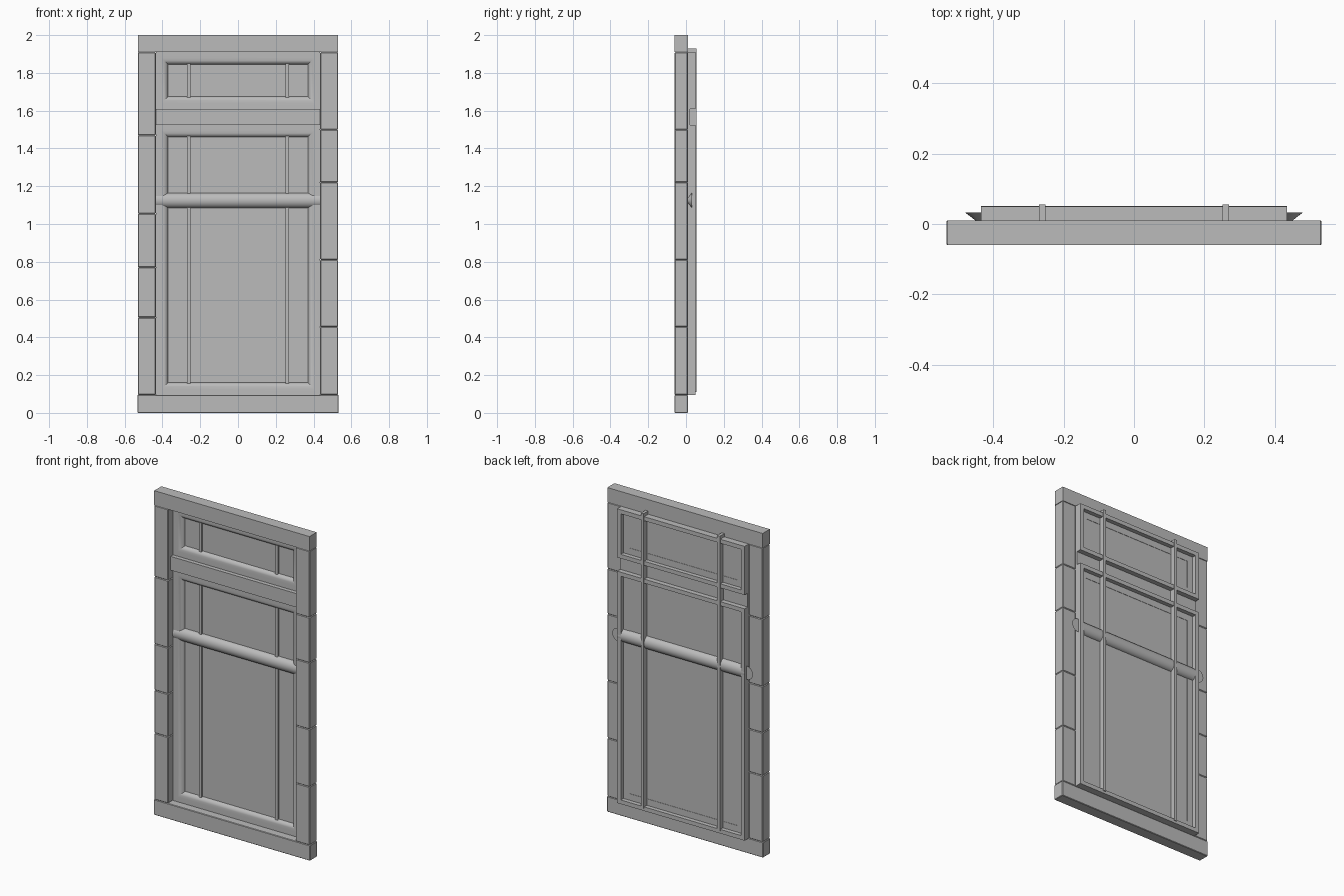
import bpy, bmesh, math
from mathutils import Matrix

cube = bpy.data.objects.get("Cube")
if cube:
    bpy.data.objects.remove(cube, do_unlink=True)

grey = bpy.data.materials.new("plain_grey")
grey.use_nodes = True
colour = (0.5, 0.5, 0.5, 1)
grey.diffuse_color = colour
grey.node_tree.nodes["Principled BSDF"].inputs["Base Color"].default_value = colour


def finish(name, bm, smooth=False):
    bmesh.ops.recalc_face_normals(bm, faces=bm.faces)
    mesh = bpy.data.meshes.new(name)
    bm.to_mesh(mesh)
    bm.free()
    mesh.materials.append(grey)
    obj = bpy.data.objects.new(name, mesh)
    bpy.context.collection.objects.link(obj)
    if smooth:
        bpy.ops.object.select_all(action='DESELECT')
        obj.select_set(True)
        bpy.context.view_layer.objects.active = obj
        bpy.ops.object.shade_smooth_by_angle(angle=math.radians(35))
    return obj


def box(name, x0, x1, y0, y1, z0, z1, bevel=0):
    bm = bmesh.new()
    place = Matrix.Translation(((x0 + x1) / 2, (y0 + y1) / 2, (z0 + z1) / 2))
    size = Matrix.Diagonal((x1 - x0, y1 - y0, z1 - z0, 1))
    bmesh.ops.create_cube(bm, size=1, matrix=place @ size)
    if bevel:
        bmesh.ops.bevel(bm, geom=bm.edges[:], offset=bevel, segments=1, affect='EDGES')
    return finish(name, bm)


def sash(name, half, z0, z1, section):
    """Sweep a closed (inset, depth) section around a rectangle."""
    bm = bmesh.new()
    rings = []
    for inset, y in section:
        w, low, high = half - inset, z0 + inset, z1 - inset
        rings.append([bm.verts.new((x, y, z)) for x, z in
                      ((-w, low), (w, low), (w, high), (-w, high))])
    for a, b in zip(rings, rings[1:] + rings[:1]):
        for i in range(4):
            j = (i + 1) % 4
            bm.faces.new((a[i], a[j], b[j], b[i]))
    return finish(name, bm, True)


# Stone surround
HALF, OPEN = 0.53, 0.435
FRONT, BACK = -0.06, 0.01
SILL, HEAD = 0.095, 1.91
box("sill", -HALF - 0.003, HALF + 0.003, FRONT, BACK, 0, SILL, 0.003)
box("lintel", -HALF, HALF, FRONT, BACK, HEAD, 2)

# Jamb blocks, with different joint heights on each side
joints = {"right": (-1, [0.505, 0.77, 1.055, 1.47]),
          "left": (1, [0.455, 0.81, 1.22, 1.5])}
for side, (s, cuts) in joints.items():
    levels = [SILL] + cuts + [HEAD]
    xs = sorted((s * OPEN, s * HALF))
    for i, (low, high) in enumerate(zip(levels, levels[1:])):
        box(f"{side}_jamb_block_{i + 1}", *xs, FRONT, BACK, low, high, 0.004)

# Transom between the two sashes
box("transom", -OPEN, OPEN, -0.035, 0.02, 1.525, 1.61)

# Sashes with rounded inner moulding and a raised rear rim
section = [(0, -0.01), (0.03, -0.01), (0.044, -0.008), (0.055, -0.002),
           (0.062, 0.006), (0.065, 0.015), (0.065, 0.024),
           (0.025, 0.024), (0.025, 0.05), (0, 0.05)]
for name, low, high in (("upper", 1.61, HEAD), ("lower", SILL, 1.525)):
    sash(f"{name}_sash", OPEN, low, high, section)
    box(f"{name}_pane", -0.372, 0.372, 0.014, 0.022, low + 0.063, high - 0.063)

# Rounded middle rail
bm = bmesh.new()
oval = Matrix.Translation((0, 0.017, 1.125)) @ Matrix.Diagonal((1, 0.034, 0.04, 1))
bmesh.ops.create_cone(bm, cap_ends=True, segments=24, radius1=1, radius2=1,
                      depth=2 * OPEN, matrix=oval @ Matrix.Rotation(math.pi / 2, 4, 'Y'))
finish("middle_rail", bm, True)

for side, s in (("right", -1), ("left", 1)):
    # Flared ends of the middle rail
    bm = bmesh.new()
    bmesh.ops.create_cone(bm, cap_ends=True, segments=20, radius1=0.012, radius2=0.042,
                          depth=0.023, matrix=Matrix.Translation((s * 0.438, 0.0215, 1.125))
                          @ Matrix.Rotation(-math.pi / 2, 4, 'X'))
    finish(f"{side}_rail_end", bm, True)
    # Upright glazing bars
    x = s * 0.26
    box(f"{side}_glazing_bar", x - 0.009, x + 0.009, 0.004, 0.055, 0.11, 1.93)
